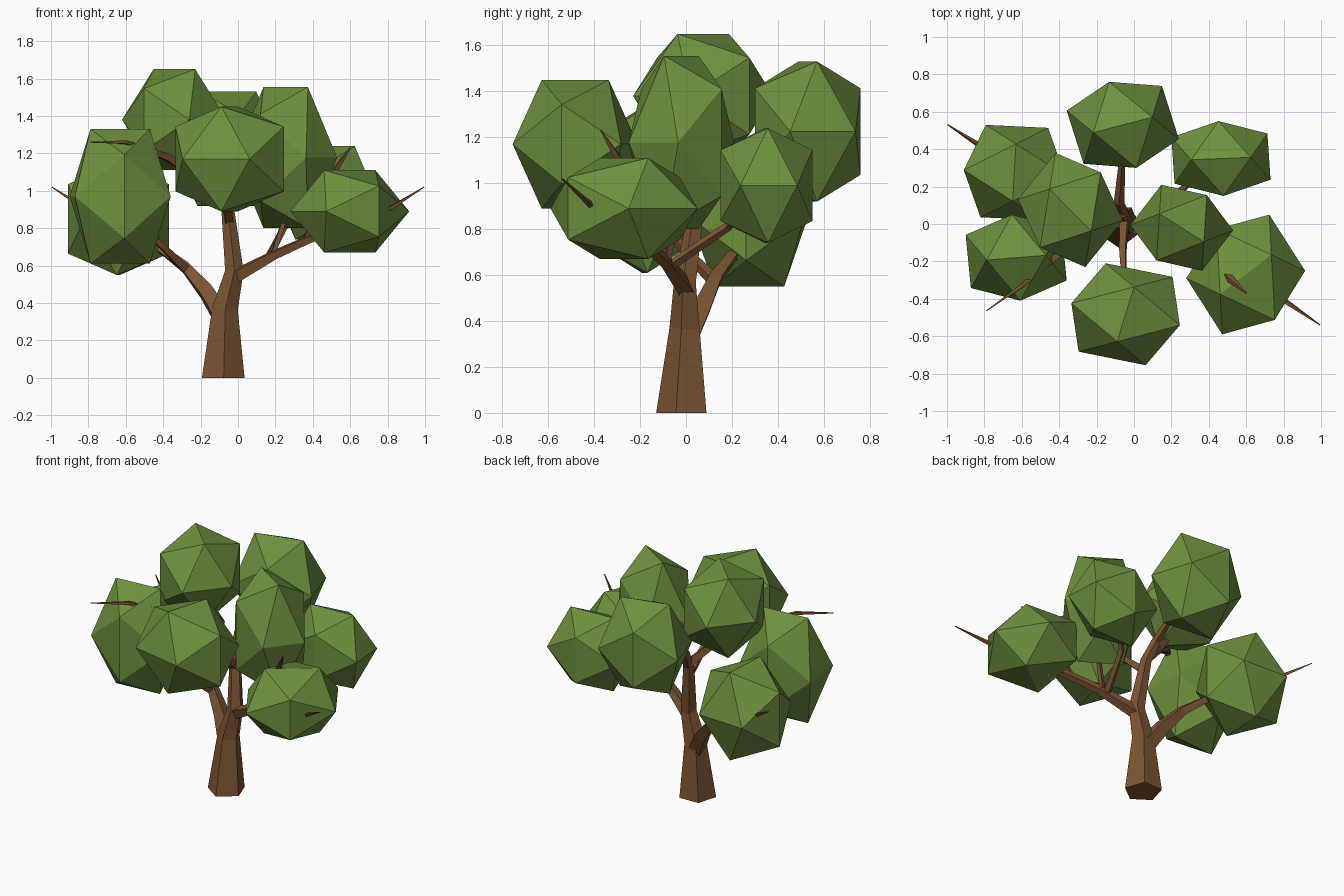
import bpy, bmesh
from math import cos, sin, radians, tau, sqrt
from mathutils import Vector, Matrix

if "Cube" in bpy.data.objects:
    bpy.data.objects.remove(bpy.data.objects["Cube"])


def material(name, color):
    m = bpy.data.materials.new(name)
    m.diffuse_color = (*color, 1)
    m.use_nodes = True
    m.node_tree.nodes["Principled BSDF"].inputs["Base Color"].default_value = m.diffuse_color
    return m


LEAF = material("leaf_green", (0.16, 0.28, 0.05))
BARK = material("bark_brown", (0.2, 0.09, 0.032))


def finish(name, bm, mat):
    bmesh.ops.recalc_face_normals(bm, faces=bm.faces)
    me = bpy.data.meshes.new(name)
    bm.to_mesh(me)
    bm.free()
    me.materials.append(mat)
    ob = bpy.data.objects.new(name, me)
    bpy.context.collection.objects.link(ob)
    return ob


def leaf_clump(name, angle, lo, hi):
    """Icosahedron with a level top edge, turned about z and fitted to a box."""
    p = (1 + sqrt(5)) / 2
    rot = Matrix.Rotation(radians(angle), 3, 'Z')
    pts = []
    for a in (-1, 1):
        for b in (-p, p):
            pts += [rot @ Vector(v) for v in ((a, 0, b), (0, b, a), (b, a, 0))]
    half = [max(abs(v[i]) for v in pts) for i in range(3)]
    bm = bmesh.new()
    for v in pts:
        bm.verts.new([(lo[i] + hi[i]) / 2 + v[i] / half[i] * (hi[i] - lo[i]) / 2
                      for i in range(3)])
    bmesh.ops.convex_hull(bm, input=bm.verts[:])
    finish(name, bm, LEAF)


def limb(name, path, sides=4, flat_base=False):
    """Tapered faceted tube; path holds (x, y, z, radius)."""
    bm = bmesh.new()
    pts = [Vector(p[:3]) for p in path]
    rings = []
    for i, p in enumerate(pts):
        d = (pts[min(i + 1, len(pts) - 1)] - pts[max(i - 1, 0)]).normalized()
        if flat_base and i == 0:
            d = Vector((0, 0, 1))
        u = (Vector((0, 1, 0)) - d * d.y).normalized()
        w = u.cross(d)
        r = path[i][3]
        rings.append([bm.verts.new(p + r * (u * cos(tau * k / sides + 0.6)
                                            + w * sin(tau * k / sides + 0.6)))
                      for k in range(sides)])
    for a, b in zip(rings, rings[1:]):
        for k in range(sides):
            n = (k + 1) % sides
            bm.faces.new((a[k], a[n], b[n], b[k]))
    bm.faces.new(rings[0])
    bm.faces.new(rings[-1])
    finish(name, bm, BARK)


# Foliage clumps: turn, low corner, high corner
leaf_clump("clump_back", 16, (-0.36, 0.30, 0.92), (0.24, 0.76, 1.53))
leaf_clump("clump_back_right", 3, (0.20, 0.15, 0.74), (0.73, 0.55, 1.24))
leaf_clump("clump_back_left", 87, (-0.91, 0.02, 0.55), (-0.37, 0.53, 1.15))
leaf_clump("clump_front_left", 5, (-0.90, -0.41, 0.61), (-0.36, 0.05, 1.33))
leaf_clump("clump_front_right", 35, (0.28, -0.59, 0.67), (0.915, 0.05, 1.11))
leaf_clump("clump_front", 76, (-0.335, -0.755, 0.89), (0.245, -0.21, 1.45))
leaf_clump("clump_top_left", 138, (-0.62, -0.23, 1.11), (-0.06, 0.38, 1.65))
leaf_clump("clump_top_right", 145, (-0.02, -0.25, 0.80), (0.53, 0.21, 1.555))

# Trunk
limb("trunk", [(-0.08, -0.01, 0, 0.12), (-0.07, 0, 0.37, 0.072),
               (-0.02, 0.0, 0.57, 0.052), (-0.055, 0.05, 0.9, 0.036),
               (-0.08, 0.12, 1.02, 0.03), (-0.06, 0.4, 1.2, 0.015)], 5, True)

# Main branches and the twigs poking out of the foliage
limb("left_branch", [(-0.09, 0.01, 0.33, 0.06), (-0.17, 0.07, 0.46, 0.052),
                     (-0.28, 0.13, 0.59, 0.036), (-0.40, 0.2, 0.68, 0.028),
                     (-0.84, 0.43, 0.92, 0.014), (-0.995, 0.53, 1.02, 0.003)])
limb("left_front_branch", [(-0.28, 0.12, 0.58, 0.03), (-0.40, 0.0, 0.70, 0.022),
                           (-0.62, -0.15, 0.9, 0.01)])
limb("right_branch", [(-0.02, 0.0, 0.54, 0.045), (0.2, -0.09, 0.66, 0.03),
                      (0.38, -0.18, 0.74, 0.026), (0.82, -0.42, 0.91, 0.014),
                      (0.995, -0.54, 1.02, 0.003)])
limb("back_right_branch", [(0.16, -0.07, 0.64, 0.024), (0.25, 0.18, 0.81, 0.02),
                           (0.46, 0.35, 0.99, 0.008)])
limb("right_upper_twig", [(0.19, -0.08, 0.67, 0.018), (0.24, -0.05, 0.82, 0.016),
                          (0.26, -0.02, 1.1, 0.008)])
limb("right_front_twig", [(0.36, -0.17, 0.73, 0.02), (0.5, -0.28, 1.08, 0.024),
                          (0.6, -0.37, 1.23, 0.004)])
limb("upper_left_branch", [(-0.06, 0.06, 0.92, 0.035), (-0.2, 0.0, 1.06, 0.028),
                           (-0.38, -0.14, 1.18, 0.026), (-0.6, -0.33, 1.26, 0.013),
                           (-0.79, -0.465, 1.26, 0.003)])
limb("top_left_twig", [(-0.2, 0.0, 1.06, 0.022), (-0.34, 0.08, 1.3, 0.008)])
limb("front_branch", [(-0.05, 0.03, 0.84, 0.03), (-0.06, -0.14, 0.99, 0.024),
                      (-0.05, -0.42, 1.15, 0.01)])
